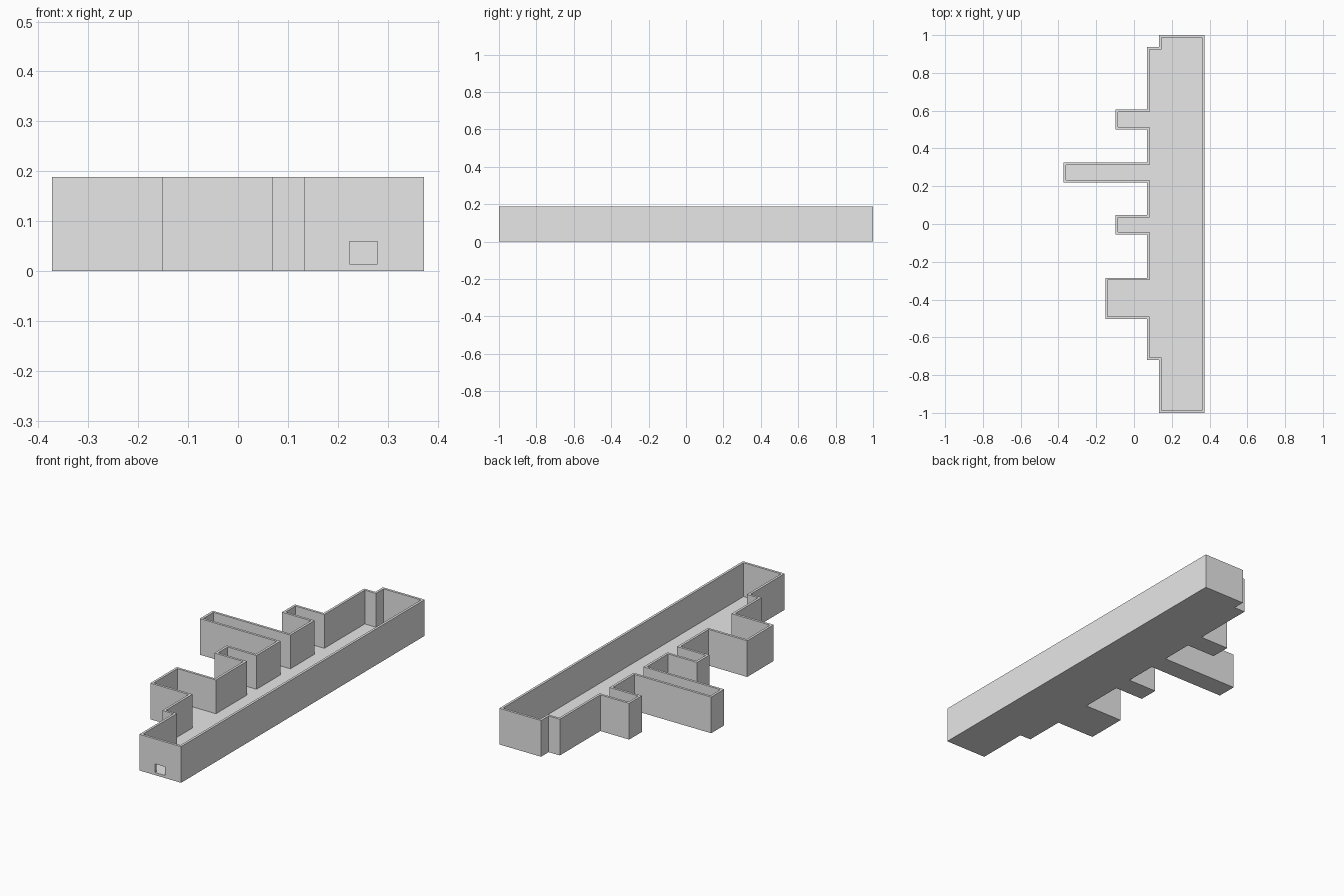
import bpy
import bmesh
from mathutils import Matrix, Vector

cube = bpy.data.objects.get("Cube")
if cube:
    bpy.data.objects.remove(cube, do_unlink=True)

HEIGHT = 0.188
WALL = 0.0125
FLOOR = 0.0125
RIGHT, STEP, MAIN = 0.373, 0.133, 0.069   # outer x of the long wall, end rooms, hall

# Bays off the hall: outer x, far y, near y
BAYS = [(-0.097, 0.605, 0.5), (-0.373, 0.326, 0.22),
        (-0.097, 0.048, -0.055), (-0.152, -0.285, -0.503)]


def grey_material():
    mat = bpy.data.materials.new("light grey")
    mat.use_nodes = True
    colour = (0.8, 0.8, 0.8, 1)
    mat.diffuse_color = colour
    mat.node_tree.nodes["Principled BSDF"].inputs["Base Color"].default_value = colour
    return mat


def make_object(name, bm, mat):
    mesh = bpy.data.meshes.new(name)
    bm.to_mesh(mesh)
    bm.free()
    mesh.materials.append(mat)
    obj = bpy.data.objects.new(name, mesh)
    bpy.context.collection.objects.link(obj)
    return obj


grey = grey_material()

# Floor plan outline, counter-clockwise
plan = [(RIGHT, -1), (RIGHT, 1), (STEP, 1), (STEP, 0.937), (MAIN, 0.937)]
for x, far, near in BAYS:
    plan += [(MAIN, far), (x, far), (x, near), (MAIN, near)]
plan += [(MAIN, -0.72), (STEP, -0.72), (STEP, -1)]

# Solid block from the plan
bm = bmesh.new()
base = bm.faces.new([bm.verts.new((x, y, 0)) for x, y in plan])
extruded = bmesh.ops.extrude_face_region(bm, geom=[base], use_keep_orig=True)["geom"]
bmesh.ops.translate(bm, vec=(0, 0, HEIGHT),
                    verts=[g for g in extruded if isinstance(g, bmesh.types.BMVert)])
bmesh.ops.recalc_face_normals(bm, faces=bm.faces)

# Hollow it from above, leaving walls and a floor
top = next(f for f in bm.faces if f.normal.z > 0.9)
bmesh.ops.inset_region(bm, faces=[top], thickness=WALL, use_even_offset=True)
sunk = bmesh.ops.extrude_discrete_faces(bm, faces=[top])["faces"][0]
bmesh.ops.translate(bm, vec=(0, 0, FLOOR - HEIGHT), verts=sunk.verts)
bmesh.ops.recalc_face_normals(bm, faces=bm.faces)
shell = make_object("walled_tray", bm, grey)

# Small opening through the front wall
bm = bmesh.new()
bmesh.ops.create_cube(bm, size=1, matrix=Matrix.LocRotScale(
    Vector((0.252, -1, 0.036)), None, Vector((0.056, 0.06, 0.045))))
cutter = make_object("opening_cutter", bm, grey)
cutter.hide_render = True

cut = shell.modifiers.new("front_opening", "BOOLEAN")
cut.operation = "DIFFERENCE"
cut.solver = "EXACT"
cut.object = cutter
bpy.context.view_layer.objects.active = shell
bpy.ops.object.modifier_apply(modifier=cut.name)
bpy.data.objects.remove(cutter, do_unlink=True)
